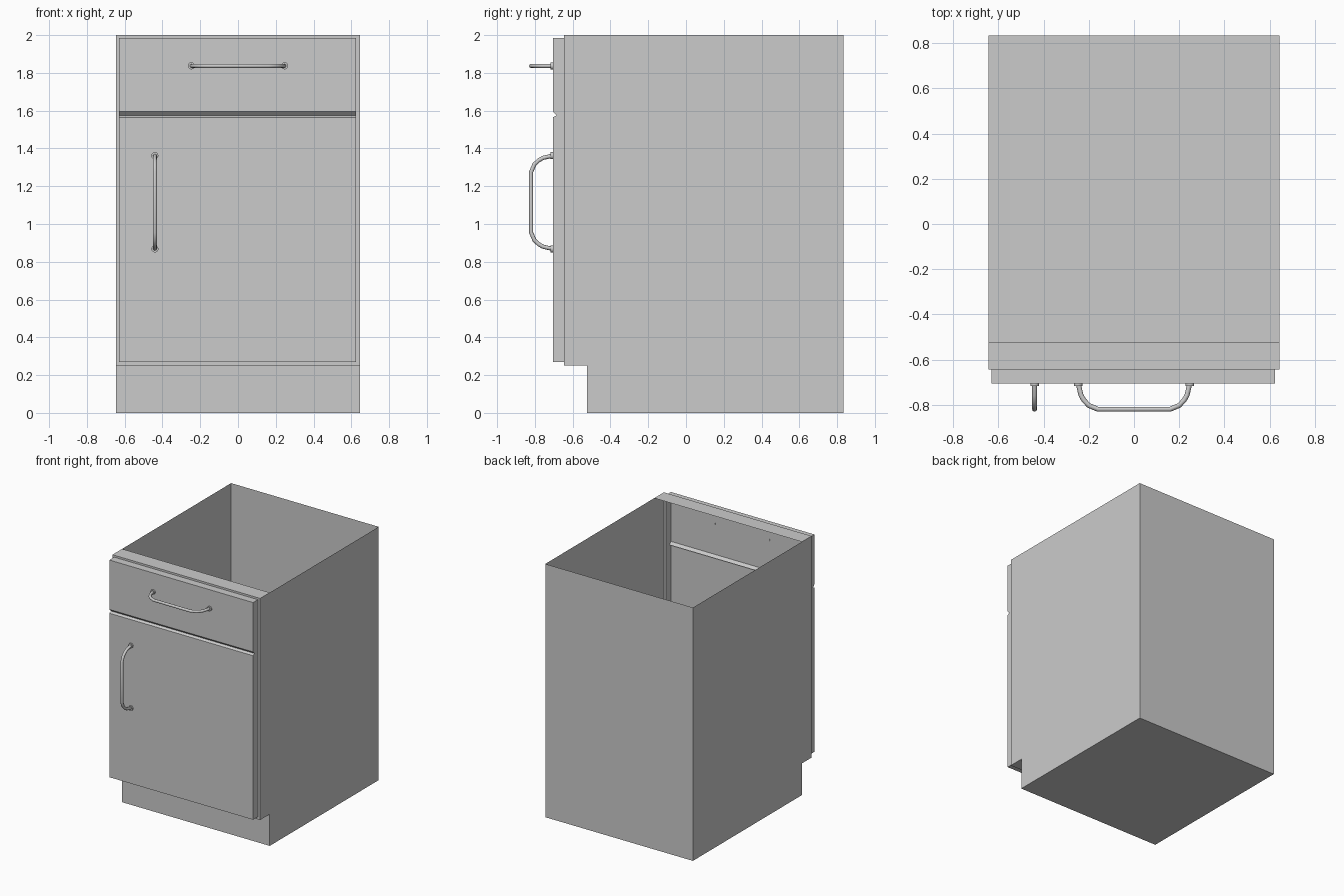
import bpy, bmesh, math
from mathutils import Vector, Matrix

if "Cube" in bpy.data.objects:
    bpy.data.objects.remove(bpy.data.objects["Cube"])


def finish(name, bm):
    bmesh.ops.remove_doubles(bm, verts=bm.verts, dist=1e-5)
    me = bpy.data.meshes.new(name)
    bm.to_mesh(me)
    bm.free()
    ob = bpy.data.objects.new(name, me)
    bpy.context.collection.objects.link(ob)
    return ob


def extrude_profile(name, pts, x0, x1, skip=()):
    """Sheet shell: closed (y, z) profile swept along x with end caps; skipped edges stay open."""
    bm = bmesh.new()
    a = [bm.verts.new((x0, y, z)) for y, z in pts]
    b = [bm.verts.new((x1, y, z)) for y, z in pts]
    n = len(pts)
    for i in range(n):
        if i not in skip:
            j = (i + 1) % n
            bm.faces.new((a[i], a[j], b[j], b[i]))
    bm.faces.new(a[::-1])
    bm.faces.new(b)
    return finish(name, bm)


W, FRONT, TOE, BACK, FACE = 0.645, -0.645, -0.525, 0.835, -0.705

# Carcass: open top behind the front rail, open front behind the panels
extrude_profile("carcass", [(TOE, 0), (BACK, 0), (BACK, 2), (TOE, 2),
                            (FRONT, 2), (FRONT, 0.25), (TOE, 0.25)],
                -W, W, skip=(2, 4))

# Narrow face frame around the opening
bm = bmesh.new()
outer = [bm.verts.new((x, FRONT, z)) for x, z in ((-W, .25), (W, .25), (W, 2), (-W, 2))]
inner = [bm.verts.new((x, FRONT, z)) for x, z in ((-.63, .27), (.625, .27), (.625, 1.985), (-.63, 1.985))]
for i in range(4):
    j = (i + 1) % 4
    bm.faces.new((outer[i], outer[j], inner[j], inner[i]))
finish("face_frame", bm)

# Door and drawer front, divided by a V groove, hollow at the back
extrude_profile("door_and_drawer_front",
                [(FRONT, 0.27), (FACE, 0.27), (FACE, 1.565), (-0.685, 1.575),
                 (FACE, 1.595), (FACE, 1.985), (FRONT, 1.985)],
                -0.63, 0.625, skip=(6,))


def handle(name, loc, upright):
    """Bent round bar with a small foot at each end."""
    half = [(0.247, FACE), (0.235, -0.757), (0.222, -0.78), (0.2, -0.803), (0.16, -0.82)]
    path = [(-t, y) for t, y in half] + half[::-1]
    place = Matrix.Translation(loc) @ Matrix.Rotation(math.pi / 2 if upright else 0, 4, 'Y')
    cu = bpy.data.curves.new(name, 'CURVE')
    cu.dimensions = '3D'
    cu.bevel_depth = 0.011
    cu.bevel_resolution = 2
    sp = cu.splines.new('POLY')
    sp.points.add(len(path) - 1)
    for p, (t, y) in zip(sp.points, path):
        p.co = (*(place @ Vector((t, y, 0))), 1)
        p.radius = 1
    sp.use_smooth = True
    bpy.context.collection.objects.link(bpy.data.objects.new(name, cu))
    for s, end in ((-1, "a"), (1, "b")):
        bpy.ops.mesh.primitive_cylinder_add(
            vertices=12, radius=0.019, depth=0.012,
            location=place @ Vector((s * 0.247, FACE - 0.006, 0)),
            rotation=(math.pi / 2, 0, 0))
        foot = bpy.context.object
        foot.name = f"{name}_foot_{end}"
        bpy.ops.object.shade_smooth_by_angle()


handle("drawer_handle", (0, 0, 1.837), False)
handle("door_handle", (-0.44, 0, 1.115), True)
